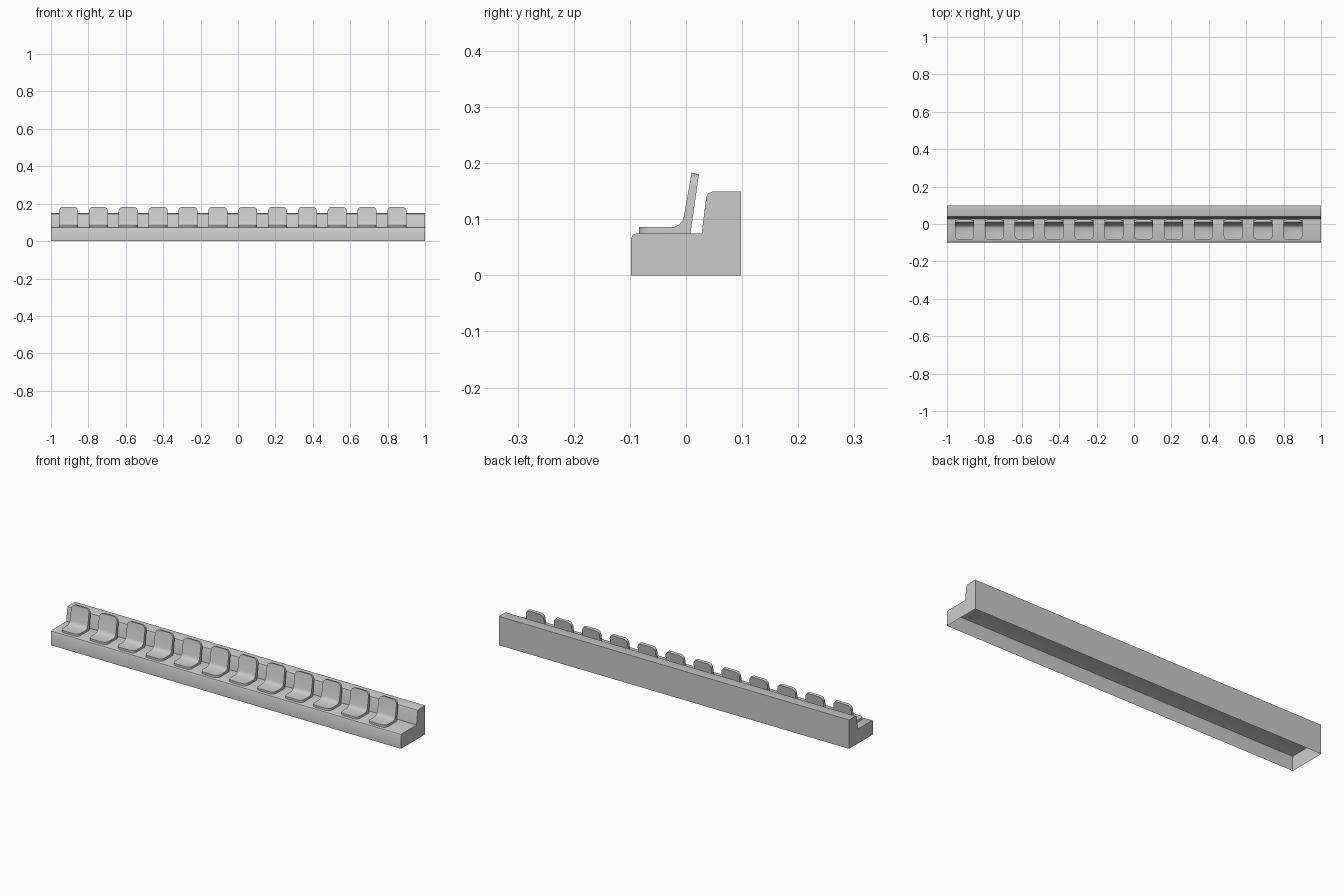
import bpy, bmesh, math

cube = bpy.data.objects.get("Cube")
if cube:
    bpy.data.objects.remove(cube, do_unlink=True)

grey = bpy.data.materials.new("concrete grey")
grey.use_nodes = True
colour = (0.6, 0.6, 0.6, 1)
grey.diffuse_color = colour
grey.node_tree.nodes["Principled BSDF"].inputs["Base Color"].default_value = colour


def extrude_profile(profile, half_width):
    """Sweep a closed (y, z) outline along x."""
    bm = bmesh.new()
    start = bm.faces.new([bm.verts.new((-half_width, y, z)) for y, z in profile])
    swept = bmesh.ops.extrude_face_region(bm, geom=[start], use_keep_orig=True)
    moved = [v for v in swept["geom"] if isinstance(v, bmesh.types.BMVert)]
    bmesh.ops.translate(bm, verts=moved, vec=(2 * half_width, 0, 0))
    bmesh.ops.recalc_face_normals(bm, faces=bm.faces)
    return bm


def finish_mesh(bm, name):
    mesh = bpy.data.meshes.new(name)
    bm.to_mesh(mesh)
    bm.free()
    mesh.materials.append(grey)
    mesh.shade_smooth()
    mesh.set_sharp_from_angle(angle=math.radians(35))
    return mesh


def place(name, mesh, x=0):
    obj = bpy.data.objects.new(name, mesh)
    obj.location.x = x
    bpy.context.collection.objects.link(obj)


# Stepped base, a hollow shell open underneath
step = [(-0.098, 0), (-0.098, 0.066), (-0.095, 0.072), (-0.088, 0.075),
        (0.028, 0.075), (0.036, 0.139), (0.039, 0.146), (0.046, 0.149),
        (0.098, 0.149), (0.098, 0)]
bm = extrude_profile(step, 1.0)
underside = [f for f in bm.faces if all(v.co.z < 0.001 for v in f.verts)]
bmesh.ops.delete(bm, geom=underside, context="FACES_ONLY")
place("stepped_base", finish_mesh(bm, "stepped_base"))

# Moulded seat: pan, curved bend and leaning backrest in one piece
seat = [(-0.084, 0.075), (-0.084, 0.086), (-0.022, 0.086), (-0.012, 0.0905),
        (-0.006, 0.098), (-0.004, 0.104), (0.010, 0.183), (0.023, 0.180),
        (0.008, 0.075)]
bm = extrude_profile(seat, 0.051)


def is_outer_corner(edge):
    a, b = (v.co for v in edge.verts)
    same_side = abs(a.x - b.x) < 0.001
    top = min(a.z, b.z) > 0.17
    front = max(a.y, b.y) < -0.08
    return same_side and (top or front)


corners = [e for e in bm.edges if is_outer_corner(e)]
bmesh.ops.bevel(bm, geom=corners, offset=0.022, segments=4, profile=0.5,
                affect="EDGES")
seat_mesh = finish_mesh(bm, "seat")

# Row of twelve seats
for i in range(12):
    place(f"seat_{i + 1}", seat_mesh, -0.906 + i * 0.1596)
